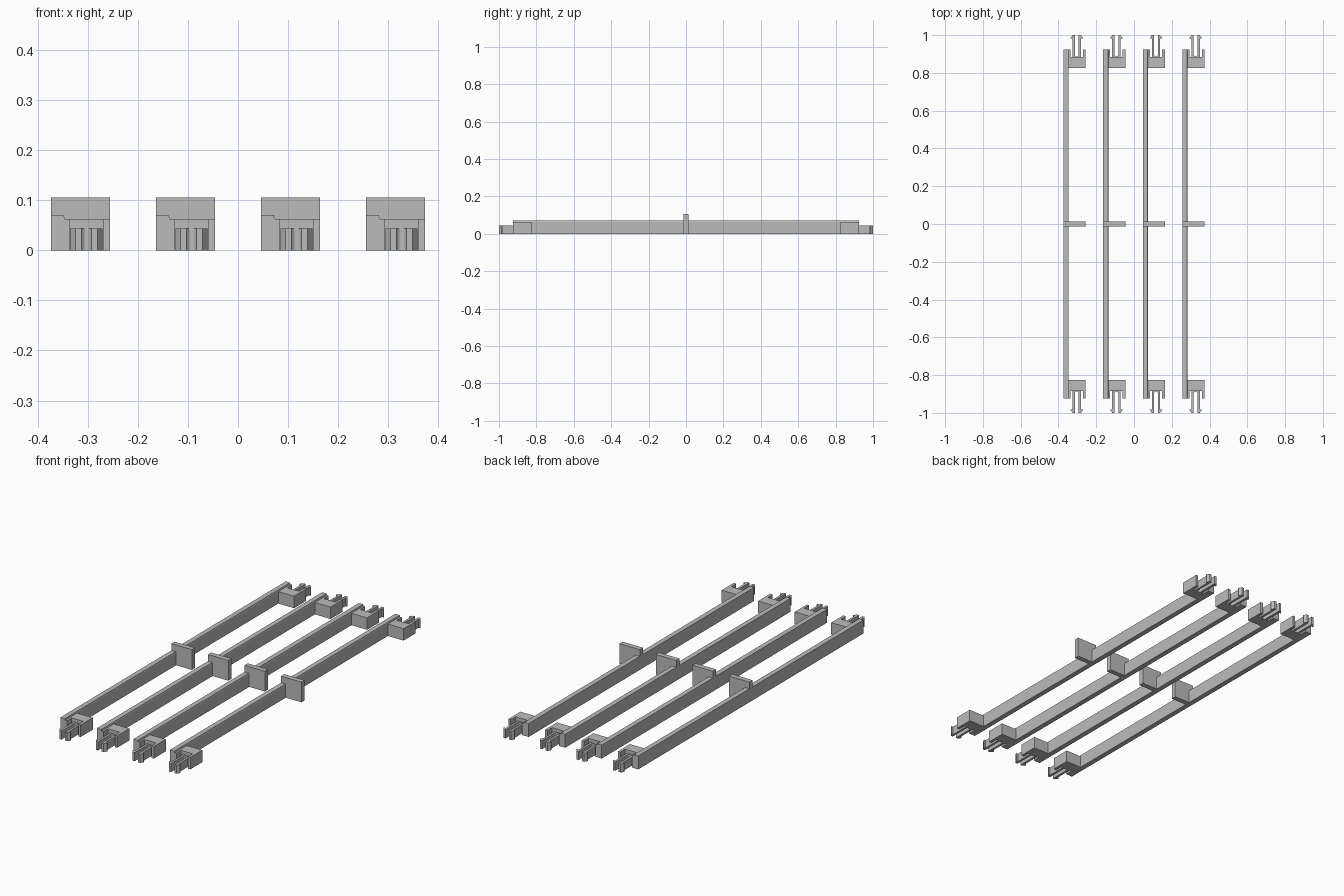
import bpy
import bmesh
from math import cos, sin, pi

old = bpy.data.objects.get("Cube")
if old:
    bpy.data.objects.remove(old, do_unlink=True)

grey = bpy.data.materials.new("plain grey")
grey.use_nodes = True
colour = (0.5, 0.5, 0.5, 1)
grey.diffuse_color = colour
grey.node_tree.nodes["Principled BSDF"].inputs["Base Color"].default_value = colour


def prism(name, outline, start, sweep, x, mirror=False):
    """Sweep a closed outline; the outline maps to 3D points through start."""
    bm = bmesh.new()
    face = bm.faces.new([bm.verts.new(start(a, b)) for a, b in outline])
    moved = bmesh.ops.extrude_face_region(bm, geom=[face])["geom"]
    verts = [v for v in moved if isinstance(v, bmesh.types.BMVert)]
    bmesh.ops.translate(bm, vec=sweep, verts=verts)
    bmesh.ops.recalc_face_normals(bm, faces=bm.faces)
    mesh = bpy.data.meshes.new(name)
    bm.to_mesh(mesh)
    bm.free()
    mesh.materials.append(grey)
    obj = bpy.data.objects.new(name, mesh)
    bpy.context.collection.objects.link(obj)
    obj.location.x = x
    if mirror:
        mod = obj.modifiers.new("both ends", "MIRROR")
        mod.use_axis = (False, True, False)
        mod.use_mirror_merge = False
    return obj


def plan(x, y):
    return (x, y, 0)


def section(x, z):
    return (x, -END, z)


WIDTH, END, MID = 0.117, 0.924, 0.07   # strip width, bar end, clip centre line
BACK = 0.884                           # back wall of the socket

# Long bar with a small slope on its inner top edge
bar = [(0, 0), (0.027, 0), (0.027, 0.063), (0.025, 0.07), (0, 0.07)]

# Square handle plate across the middle
plate = [(0, -0.013), (WIDTH, -0.013), (WIDTH, 0.013), (0, 0.013)]

# End block with an open socket facing outward
block = [(0.026, 0.825), (WIDTH, 0.825), (WIDTH, END), (0.103, END),
         (0.103, BACK), (0.037, BACK), (0.037, END), (0.026, END)]

# Two-pronged clip: barbed prongs joined by a rounded root
gap, shank, barb = 0.010, 0.022, 0.032
half = [(shank, BACK - 0.002), (shank, 0.982), (barb, 0.982),
        (barb, 0.986), (shank, 1.0), (gap, 1.0)]
root = [(gap * cos(t * pi / 12), 0.896 - gap * sin(t * pi / 12))
        for t in range(13)]
right_side = [(MID + x, y) for x, y in half]
left_side = [(MID - x, y) for x, y in reversed(half)]
clip = right_side + [(MID + x, y) for x, y in root] + left_side

for i in range(4):
    x = -0.373 + 0.2097 * i
    n = f"_{i + 1}"
    prism("bar" + n, bar, section, (0, 2 * END, 0), x)
    prism("handle_plate" + n, plate, plan, (0, 0, 0.105), x)
    prism("end_blocks" + n, block, plan, (0, 0, 0.062), x, mirror=True)
    prism("end_clips" + n, clip, plan, (0, 0, 0.044), x, mirror=True)
